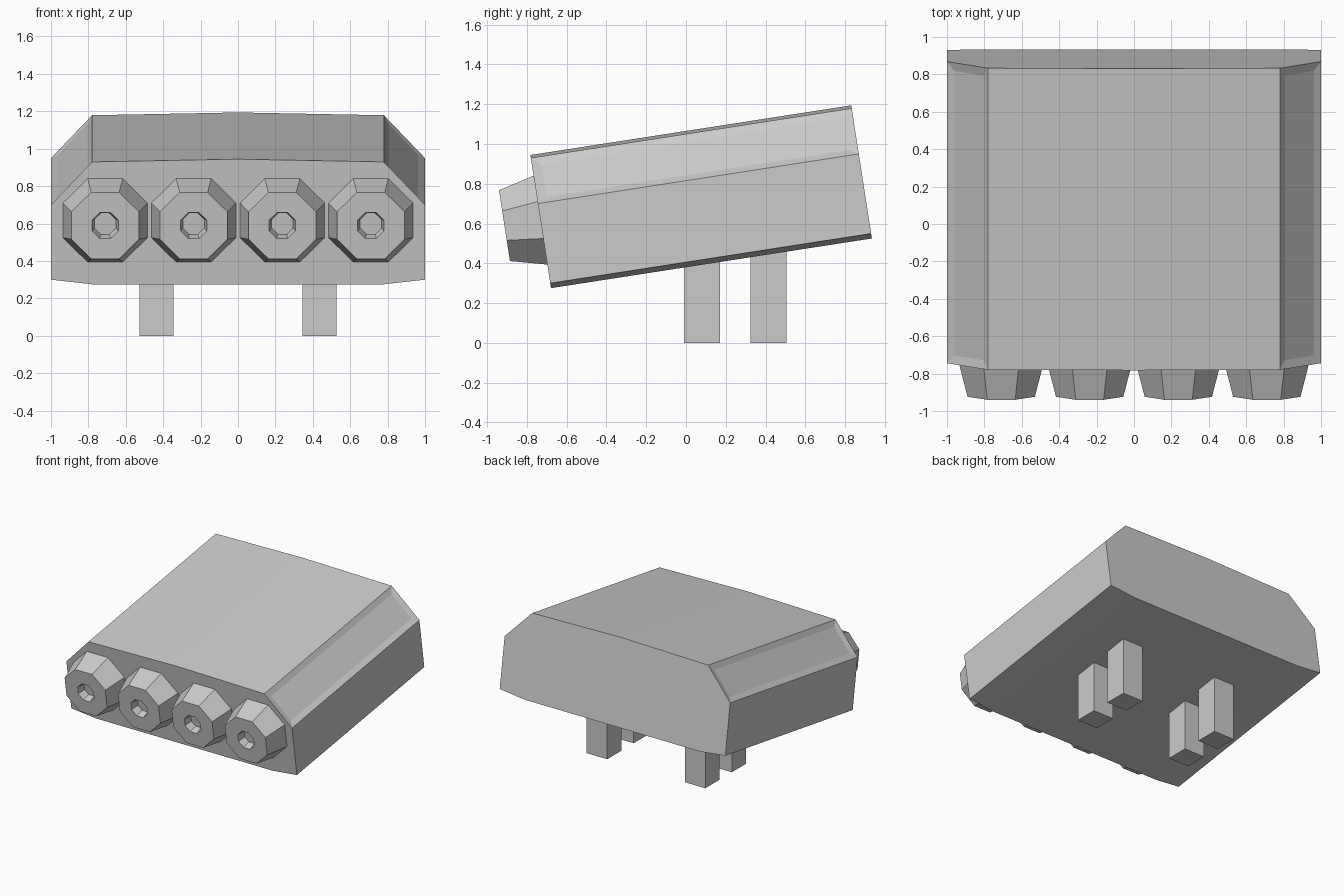
import bpy, bmesh, math
from mathutils import Matrix

if "Cube" in bpy.data.objects:
    bpy.data.objects.remove(bpy.data.objects["Cube"])

# Tilted frame shared by the body and nozzles (origin = body centre)
TILT = Matrix.Translation((0, 0.076, 0.735)) @ Matrix.Rotation(math.radians(8.8), 4, 'X')
HALF_LEN, HALF_H = 0.816, 0.339


def finish(name, bm, matrix=Matrix()):
    bmesh.ops.recalc_face_normals(bm, faces=bm.faces)
    mesh = bpy.data.meshes.new(name)
    bm.to_mesh(mesh)
    bm.free()
    mesh.transform(matrix)
    obj = bpy.data.objects.new(name, mesh)
    bpy.context.collection.objects.link(obj)
    return obj


def loft(bm, rings):
    """Join successive rings of points; returns the vertex rings and side faces."""
    rows = [[bm.verts.new(p) for p in ring] for ring in rings]
    n = len(rows[0])
    faces = [bm.faces.new((a[i], a[(i + 1) % n], b[(i + 1) % n], b[i]))
             for a, b in zip(rows, rows[1:]) for i in range(n)]
    return rows, faces


# Body: cross-section swept along its length, with recessed shoulder panels
half = [(0.78, 0), (1, 0.025), (1, 0.43), (0.78, 0.662)]
profile = half + [(0, 0.677)] + [(-x, z) for x, z in reversed(half)]
bm = bmesh.new()
rows, sides = loft(bm, [[(x, y, z - HALF_H) for x, z in profile]
                        for y in (-HALF_LEN, HALF_LEN)])
for row in rows:
    bm.faces.new(row)
bmesh.ops.recalc_face_normals(bm, faces=bm.faces)
shoulders = [f for f in bm.faces if 0.5 < abs(f.normal.x) < 0.95 and f.normal.z > 0]
bmesh.ops.inset_individual(bm, faces=shoulders, thickness=0.065, depth=-0.01)
finish("body", bm, TILT)

# Nozzles: tapered octagons with a small hole in the front
nozzle_rings = [(0.226, 0), (0.18, -0.183), (0.07, -0.183), (0.057, -0.12)]
for n, cx in enumerate((-0.71, -0.237, 0.237, 0.71)):
    bm = bmesh.new()
    rings = []
    for r, y in nozzle_rings:
        r /= math.cos(math.pi / 8)
        angles = [math.pi / 8 + i * math.pi / 4 for i in range(8)]
        rings.append([(cx + r * math.cos(a), y - HALF_LEN, 0.007 + r * math.sin(a))
                      for a in angles])
    rows, _ = loft(bm, rings)
    bm.faces.new(rows[0])
    bm.faces.new(rows[-1])
    finish(f"nozzle_{n + 1}", bm, TILT)

# Legs: four upright square posts running into the underside
for side, x in (("left", -0.435), ("right", 0.435)):
    for end, y in (("front", 0.08), ("back", 0.415)):
        bm = bmesh.new()
        bmesh.ops.create_cube(bm, size=1, matrix=Matrix.Translation((x, y, 0.24))
                              @ Matrix.Diagonal((0.182, 0.182, 0.48, 1)))
        finish(f"{end}_{side}_leg", bm)
